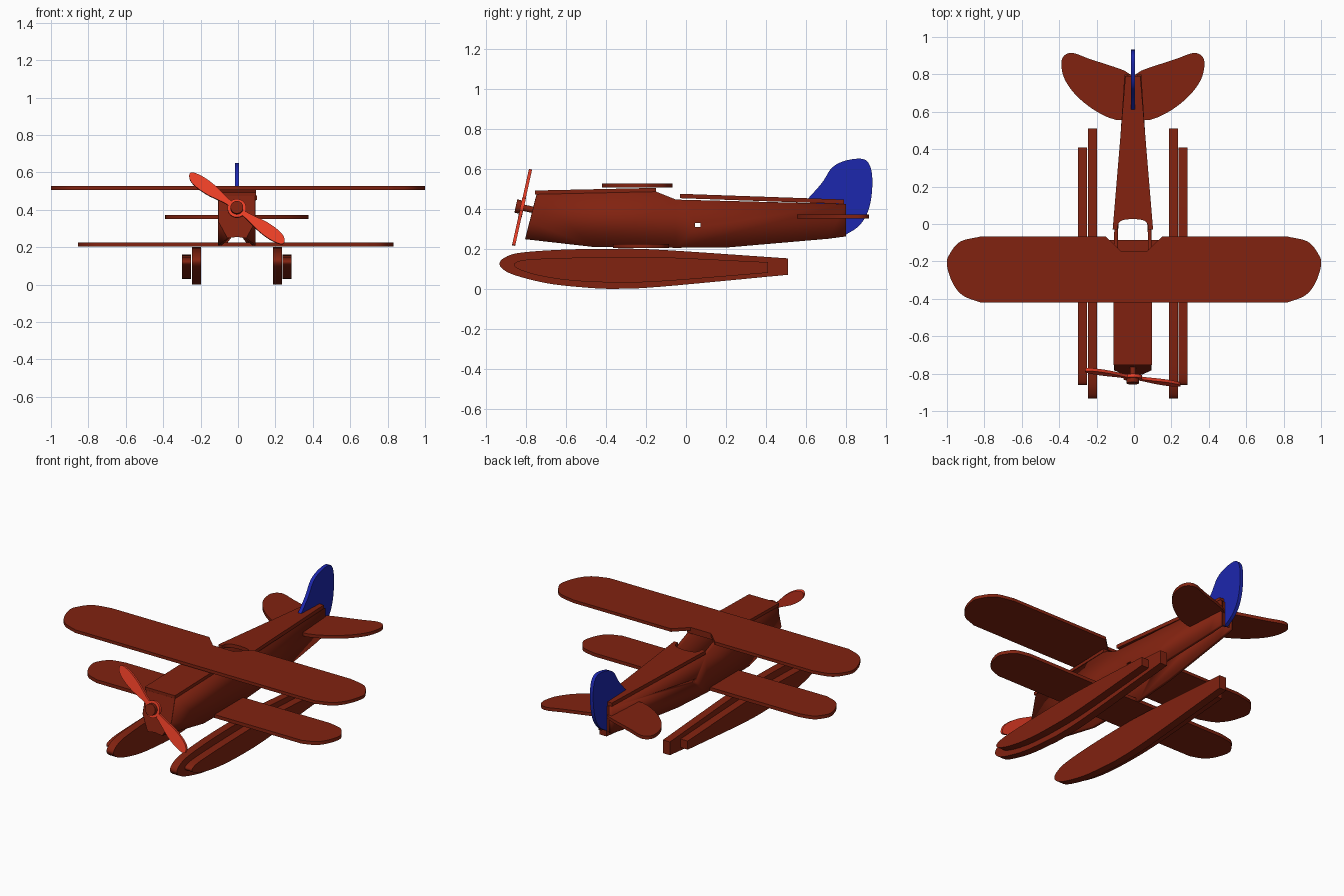
import bpy, bmesh, math
from mathutils import Matrix, Vector

if "Cube" in bpy.data.objects:
    bpy.data.objects.remove(bpy.data.objects["Cube"])

CX = -0.006  # centre line of the aircraft


def material(name, rgb):
    m = bpy.data.materials.new(name)
    m.diffuse_color = (*rgb, 1)
    m.use_nodes = True
    m.node_tree.nodes["Principled BSDF"].inputs["Base Color"].default_value = m.diffuse_color
    return m


RED = material("dark_red", (0.22, 0.016, 0.005))
ORANGE = material("bright_red", (0.85, 0.05, 0.02))
BLUE = material("blue", (0.012, 0.02, 0.42))


def curve(pts, n=6):
    """Smooth path through the given 2D points."""
    p = [Vector(q) for q in pts]
    p = [p[0] * 2 - p[1]] + p + [p[-1] * 2 - p[-2]]
    out = []
    for a, b, c, d in zip(p, p[1:], p[2:], p[3:]):
        for i in range(n):
            t = i / n
            out.append(0.5 * (2 * b + (c - a) * t + (2 * a - 5 * b + 4 * c - d) * t * t
                              + (3 * b - a - 3 * c + d) * t ** 3))
    return [tuple(q) for q in out] + [tuple(pts[-1])]


def mirrored(half):
    """Close a right-hand half outline with its mirror image."""
    return half + [(-x, y) for x, y in reversed(half) if abs(x) > 1e-5]


def add_object(name, bm, mat):
    bmesh.ops.recalc_face_normals(bm, faces=bm.faces)
    me = bpy.data.meshes.new(name)
    bm.to_mesh(me)
    bm.free()
    me.materials.append(mat)
    ob = bpy.data.objects.new(name, me)
    bpy.context.collection.objects.link(ob)
    return ob


def plate(name, outline, axis, lo, hi, mat=RED, slope=0):
    """Flat board: 2D outline extruded along an axis; slope tilts it along y."""
    place = {'x': lambda a, b, c: (c, a, b),
             'y': lambda a, b, c: (a, c, b),
             'z': lambda a, b, c: (a, b, c + slope * b)}[axis]
    bm = bmesh.new()
    rings = [[bm.verts.new(place(a, b, c)) for a, b in outline] for c in (lo, hi)]
    for r in rings:
        bm.faces.new(r)
    n = len(outline)
    for i in range(n):
        j = (i + 1) % n
        bm.faces.new((rings[0][i], rings[0][j], rings[1][j], rings[1][i]))
    return add_object(name, bm, mat)


# Upper wing with cockpit cutout, lower wing with the same tip shape
tip = curve([(0.82, -0.42), (0.915, -0.382), (0.97, -0.315), (1.0, -0.22),
             (0.988, -0.165), (0.93, -0.095), (0.82, -0.067)])
plate("upper_wing", mirrored([(0, -0.42)] + tip + [(0.15, -0.067), (0.07, -0.145), (0, -0.145)]),
      'z', 0.507, 0.526)
low_tip = [(0.843 + (x - 1) * 0.79, -0.085 + (y + 0.067) * 0.79) for x, y in tip]
lower = plate("lower_wing", mirrored([(0, -0.364)] + low_tip + [(0, -0.085)]), 'z', 0.204, 0.225)
lower.location.x = -0.012

# Tailplane
half = [(0, 0.555)] + curve([(0.09, 0.556), (0.15, 0.578), (0.23, 0.625), (0.31, 0.695), (0.365, 0.775),
                             (0.383, 0.855), (0.367, 0.9), (0.32, 0.914), (0.23, 0.882),
                             (0.1, 0.84), (0.045, 0.82)]) + [(0, 0.79)]
plate("tailplane", mirrored(half), 'z', 0.351, 0.371).location.x = CX

# Tail fin
plate("tail_fin", curve([(0.605, 0.445), (0.68, 0.53), (0.73, 0.605), (0.795, 0.64), (0.88, 0.65),
                         (0.918, 0.62), (0.932, 0.55), (0.926, 0.45), (0.903, 0.37),
                         (0.86, 0.31), (0.795, 0.268)]) + [(0.74, 0.3), (0.7, 0.4)],
      'x', CX - 0.011, CX + 0.011, BLUE)

# Fuselage sides: thin folded panels, open underneath
bm = bmesh.new()
A, B, C, D, E, F, G, G2, H, I, J = [bm.verts.new(v) for v in (
    (0.1, -0.745, 0.478), (0.1, -0.782, 0.335), (0.05, -0.805, 0.248), (0.1, -0.47, 0.21),
    (0.1, -0.05, 0.205), (0.083, 0.21, 0.207), (0.051, 0.71, 0.25), (0.045, 0.8, 0.262),
    (0.045, 0.8, 0.424), (0.1, -0.05, 0.446), (0.1, -0.155, 0.488))]
for f in ((B, C, D), (A, B, D, E, I, J), (E, F, G, G2, H, I)):
    bm.faces.new(f)
sides = add_object("fuselage_sides", bm, RED)
if sides.data.polygons[1].normal.x < 0:
    sides.data.flip_normals()
sides.location.x = CX
sides.modifiers.new("both_sides", 'MIRROR').use_clip = False
solid = sides.modifiers.new("thickness", 'SOLIDIFY')
solid.thickness, solid.offset = 0.02, -1

# Small square hole through both sides
cutter = plate("hole_cutter", [(0.045, 0.31), (0.072, 0.31), (0.072, 0.328), (0.045, 0.328)],
               'x', -0.3, 0.3)
cutter.hide_render = True
cutter.display_type = 'WIRE'
cut = sides.modifiers.new("hole", 'BOOLEAN')
cut.object, cut.operation = cutter, 'DIFFERENCE'

# Sloping nose panel with trimmed lower corners
nose = plate("nose_panel", mirrored([(0, 0.255), (0.05, 0.248), (0.098, 0.335), (0.098, 0.485), (0, 0.485)]),
             'y', 0, 0.02)
for v in nose.data.vertices:
    v.co.y += -0.805 + (v.co.z - 0.248) * 0.255
nose.location.x = CX

# Front and rear decks, the rear one with a round cockpit edge
plate("front_deck", mirrored([(0, -0.755), (0.103, -0.755), (0.103, -0.15), (0, -0.15)]),
      'z', 0.489, 0.508, slope=0.022).location.x = CX
rim = curve([(0.082, -0.03), (0.078, 0), (0.055, 0.02), (0, 0.028)])
plate("rear_deck", mirrored([(0, 0.79), (0.04, 0.79), (0.108, -0.03)] + rim),
      'z', 0.452, 0.474, slope=-0.035).location.x = CX

# Tail post closing the rear of the sides
plate("tail_post", [(0.765, 0.3), (0.798, 0.268), (0.798, 0.422), (0.765, 0.422)],
      'x', CX - 0.036, CX + 0.036)

# Floats: a large inner board and a smaller outer board on each side
big = curve([(0.51, 0.152), (-0.13, 0.195), (-0.38, 0.2), (-0.63, 0.195), (-0.83, 0.18), (-0.905, 0.157),
             (-0.933, 0.125), (-0.905, 0.09), (-0.83, 0.06), (-0.68, 0.025), (-0.5, 0.006), (-0.36, 0),
             (-0.13, 0.01), (0.51, 0.07)])
small = curve([(0.41, 0.133), (-0.13, 0.158), (-0.43, 0.158), (-0.73, 0.15), (-0.83, 0.14), (-0.86, 0.12),
               (-0.83, 0.095), (-0.73, 0.065), (-0.58, 0.042), (-0.38, 0.032), (-0.13, 0.037), (0.41, 0.08)])
for s, side in ((-1, "left"), (1, "right")):
    for part, shape, a, b in (("inner", big, 0.193, 0.241), ("outer", small, 0.244, 0.293)):
        lo, hi = sorted((s * a + CX, s * b + CX))
        plate(f"{side}_float_{part}", shape, 'x', lo, hi)

# Propeller and hub, leaning with the nose
tilt = Matrix.Translation((CX, -0.82, 0.407)) @ Matrix.Rotation(math.radians(-12.5), 4, 'X')


def disc(name, r, y0, y1, mat):
    ring = [(r * math.cos(k * math.tau / 32), r * math.sin(k * math.tau / 32)) for k in range(32)]
    plate(name, ring, 'y', y0, y1, mat).matrix_world = tilt


blade = curve([(0.0, 0.014), (0.06, 0.015), (0.11, 0.023), (0.17, 0.034), (0.24, 0.036), (0.29, 0.026),
               (0.315, 0.0), (0.3, -0.02), (0.24, -0.032), (0.17, -0.031), (0.11, -0.022),
               (0.06, -0.015), (0.0, -0.014)])
for k, angle in enumerate((36.5, 216.5)):
    ob = plate(f"propeller_blade_{k + 1}", blade, 'y', -0.008, 0.008, ORANGE)
    ob.matrix_world = tilt @ Matrix.Rotation(math.radians(angle), 4, 'Y')
disc("propeller_hub", 0.05, -0.009, 0.009, ORANGE)
disc("hub_cap", 0.034, -0.032, -0.009, RED)
disc("propeller_shaft", 0.016, 0.009, 0.06, RED)

# Smooth the curved outlines, keep edges sharp
for ob in bpy.context.collection.objects:
    ob.select_set(True)
bpy.context.view_layer.objects.active = sides
bpy.ops.object.shade_smooth_by_angle(angle=math.radians(25))
